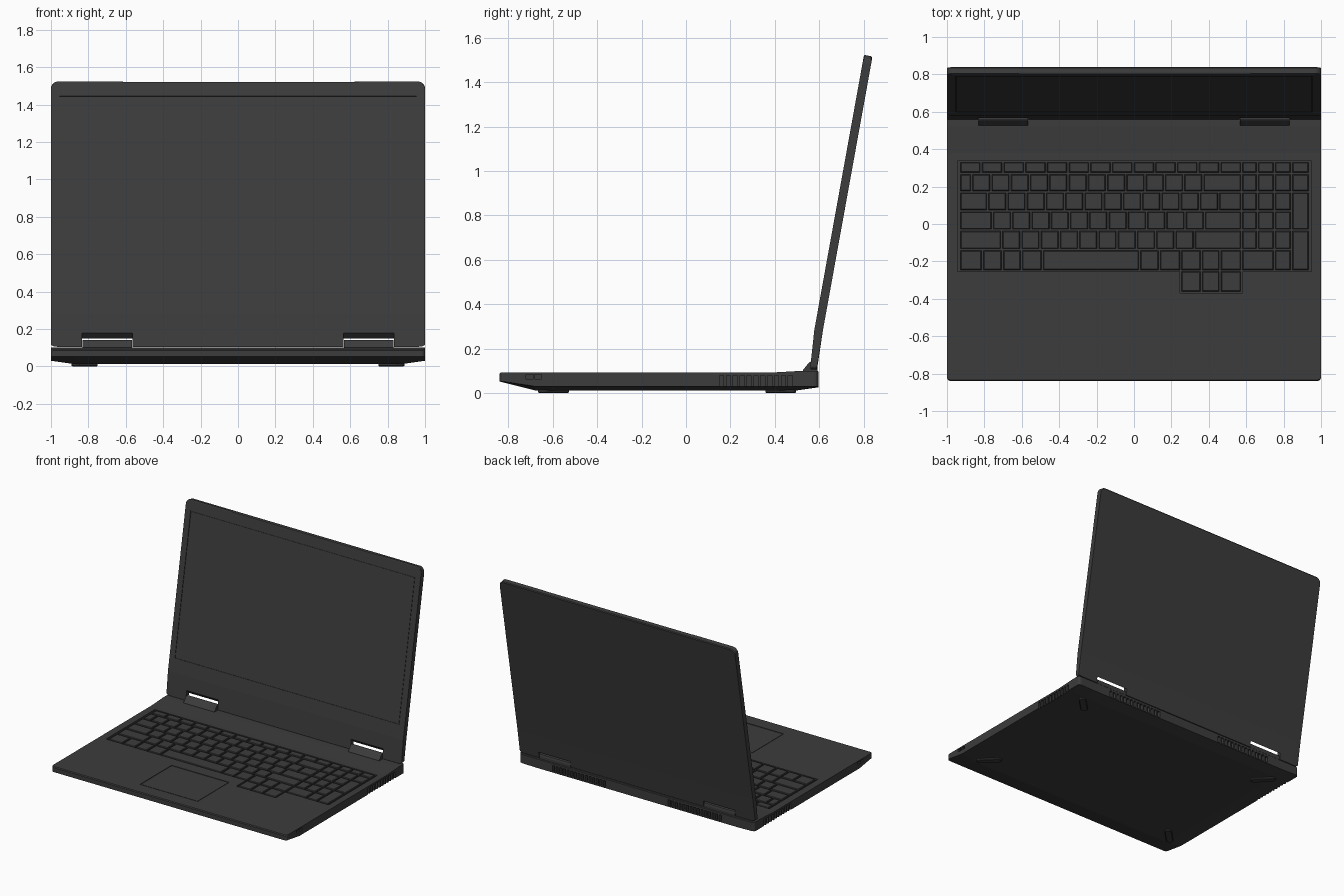
import bpy, bmesh, math
from mathutils import Matrix, Vector

if "Cube" in bpy.data.objects:
    bpy.data.objects.remove(bpy.data.objects["Cube"])

dark = bpy.data.materials.new("dark_grey")
dark.diffuse_color = (0.045, 0.045, 0.045, 1)
dark.use_nodes = True
dark.node_tree.nodes["Principled BSDF"].inputs["Base Color"].default_value = dark.diffuse_color


def finish(bm, name):
    bmesh.ops.recalc_face_normals(bm, faces=bm.faces)
    me = bpy.data.meshes.new(name)
    bm.to_mesh(me)
    bm.free()
    ob = bpy.data.objects.new(name, me)
    bpy.context.collection.objects.link(ob)
    me.materials.append(dark)
    return ob


def loft(bm, sections):
    """Skin a row of equal closed rings of points."""
    rings = [[bm.verts.new(p) for p in ring] for ring in sections]
    n = len(rings[0])
    for a, b in zip(rings, rings[1:]):
        for i in range(n):
            j = (i + 1) % n
            bm.faces.new((a[i], a[j], b[j], b[i]))
    bm.faces.new(rings[0])
    bm.faces.new(rings[-1])


def at_x(x, prof):
    return [(x, y, z) for y, z in prof]


def box(bm, centre, size, tilt=0.0):
    m = (Matrix.Translation(centre) @ Matrix.Rotation(tilt, 4, 'X')
         @ Matrix.Diagonal((*size, 1)))
    bmesh.ops.create_cube(bm, size=1, matrix=m)


def cut(ob, bm):
    cutter = finish(bm, "cutter")
    cutter.hide_render = True
    mod = ob.modifiers.new("cut", 'BOOLEAN')
    mod.operation = 'DIFFERENCE'
    mod.solver = 'EXACT'
    mod.object = cutter
    bpy.context.view_layer.objects.active = ob
    bpy.ops.object.modifier_apply(modifier=mod.name)
    bpy.data.objects.remove(cutter)


def mirrored(steps):
    """Sections from -x to +x out of (x, ...) steps ordered outside in."""
    return [(-s[0], *s[1:]) for s in steps] + list(reversed(steps))


# Base: side profile lofted across x, with rounded corners and a sloping underside
def base_profile(inset, lift):
    f, r = -0.84 + inset, 0.597 - inset
    return [(f + 0.006, 0.092), (f, 0.086), (f, 0.052), (-0.68, 0.012 + lift),
            (0.5, 0.012 + lift), (r, 0.026 + lift * 0.2), (r, 0.095), (r - 0.005, 0.1),
            (0.52, 0.1), (0.38, 0.092)]


bm = bmesh.new()
steps = [(1.0, 0.02, 0.018), (0.998, 0.011, 0.0177), (0.992, 0.004, 0.017),
         (0.98, 0.0, 0.0155), (0.87, 0.0, 0.0)]
loft(bm, [at_x(x, base_profile(i, l)) for x, i, l in mirrored(steps)])
base = finish(bm, "base")

# Keyboard well, touchpad recess, vents and ports cut from the base
bm = bmesh.new()
well = [(-0.943, 0.338), (-0.943, -0.255), (0.245, -0.255), (0.245, -0.37),
        (0.58, -0.37), (0.58, -0.255), (0.948, -0.255), (0.948, 0.338)]
loft(bm, [[(x, y, z) for x, y in well] for z in (0.078, 0.13)])
box(bm, (-0.075, -0.54, 0.1), (0.492, 0.386, 0.024))
for s in (-1, 1):
    for k in range(11):
        box(bm, (s, 0.16 + 0.031 * k, 0.054), (0.06, 0.019, 0.05))
    for k in range(15):
        box(bm, (s * (0.275 + 0.031 * k), 0.6, 0.056), (0.019, 0.06, 0.048))
    for y in (-0.705, -0.667):
        box(bm, (s, y, 0.073), (0.05, 0.03, 0.02))
cut(base, bm)

# Touchpad
bm = bmesh.new()
box(bm, (-0.075, -0.54, 0.0865), (0.48, 0.374, 0.009))
finish(bm, "touchpad")

# Keys
PAD = [0.575, 0.66, 0.751, 0.842, 0.938]
P = 0.103
Y = [0.335, 0.27, 0.172, 0.07, -0.033, -0.137, -0.25, -0.365]


def run(first, n):
    return [-0.933] + [first + P * k for k in range(n)] + [0.575]


rows = [(0, [-0.933 + 0.116 * k for k in range(13)] + PAD),
        (1, run(-0.868, 13) + PAD[1:]),
        (2, run(-0.783, 13) + PAD[1:4]),
        (3, run(-0.757, 12) + PAD[1:4]),
        (4, run(-0.708, 11) + PAD[1:4]),
        (5, [-0.933, -0.81, -0.703, -0.602, -0.49, 0.03, 0.136, 0.25, 0.36, 0.46,
             0.575, 0.751, 0.842]),
        (6, [0.25, 0.36, 0.46, 0.575])]
cells = [(a, b, Y[r + 1], Y[r]) for r, xs in rows for a, b in zip(xs, xs[1:])]
cells += [(0.842, 0.938, Y[4], Y[2]), (0.842, 0.938, Y[6], Y[4])]
bm = bmesh.new()
for x0, x1, y0, y1 in cells:
    rings = []
    for g, z in ((0.005, 0.077), (0.006, 0.089), (0.0095, 0.0925)):
        rings.append([(x0 + g, y0 + g, z), (x1 - g, y0 + g, z),
                      (x1 - g, y1 - g, z), (x0 + g, y1 - g, z)])
    loft(bm, rings)
finish(bm, "keys")


# Lid: leaning slab, thinner towards the hinge, with rounded corners
def lid_profile(i):
    dy, dz = 0.179 * i, 0.984 * i
    b = 0.105 + 0.4 * i
    return [(0.56, b), (0.578, 0.284), (0.801 - dy, 1.518 - dz), (0.805 - dy, 1.523 - dz),
            (0.835 - dy, 1.517 - dz), (0.839 - dy, 1.510 - dz), (0.617, 0.284), (0.59, b)]


bm = bmesh.new()
R = 0.036
arc = [(1 - R + R * math.sin(t), R - R * math.cos(t))
       for t in [math.radians(a) for a in (90, 72, 54, 36, 18, 0)]]
loft(bm, [at_x(x, lid_profile(i)) for x, i in mirrored(arc)])
lid = finish(bm, "lid")

# Screen recess, hinge notches and finger lip cut from the lid
TILT = -math.atan(0.182)
MID = Vector((0, 0.693, 0.915))
bm = bmesh.new()
box(bm, MID, (1.908, 0.008, 1.076), TILT)
notch = [(0.5, 0.05), (0.5, 0.18), (0.567, 0.18), (0.597, 0.15), (0.66, 0.15), (0.66, 0.05)]
for s in (-1, 1):
    loft(bm, [at_x(s * x, notch) for x in (0.565, 0.835)])
lip = mirrored([(0.69, -0.003), (0.61, 0.007)])
loft(bm, [at_x(x, [(0.785, 1.524 - d), (0.804 + 2 * d, 1.523), (0.83, 1.56), (0.785, 1.56)])
          for x, d in lip])
cut(lid, bm)

# Screen panel
bm = bmesh.new()
box(bm, MID + Vector((0, 0.0022, 0)), (1.898, 0.0036, 1.066), TILT)
finish(bm, "screen")

# Hinges
hinge = [(0.525, 0.093), (0.527, 0.104), (0.553, 0.136), (0.562, 0.142),
         (0.576, 0.142), (0.588, 0.134), (0.592, 0.12), (0.592, 0.093)]
for s, side in ((-1, "left"), (1, "right")):
    bm = bmesh.new()
    loft(bm, [at_x(s * x, hinge) for x in (0.568, 0.832)])
    finish(bm, "hinge_" + side)

# Feet: rounded bars pointing at the corners
for sx in (-1, 1):
    for sy, cy in ((-1, -0.597), (1, 0.427)):
        bm = bmesh.new()
        rot = Matrix.Rotation(math.radians(45 * sx * sy), 4, 'Z')
        rings = []
        for r, z in ((0.02, 0.0), (0.025, 0.004), (0.025, 0.022)):
            ring = []
            for k in range(18):
                t = math.radians(-90 + 180 * (k % 9) / 8 + (180 if k > 8 else 0))
                off = 0.063 if k < 9 else -0.063
                p = rot @ Vector((off + r * math.cos(t), r * math.sin(t), z))
                ring.append(p + Vector((sx * 0.82, cy, 0)))
            rings.append(ring)
        loft(bm, rings)
        finish(bm, "foot")
